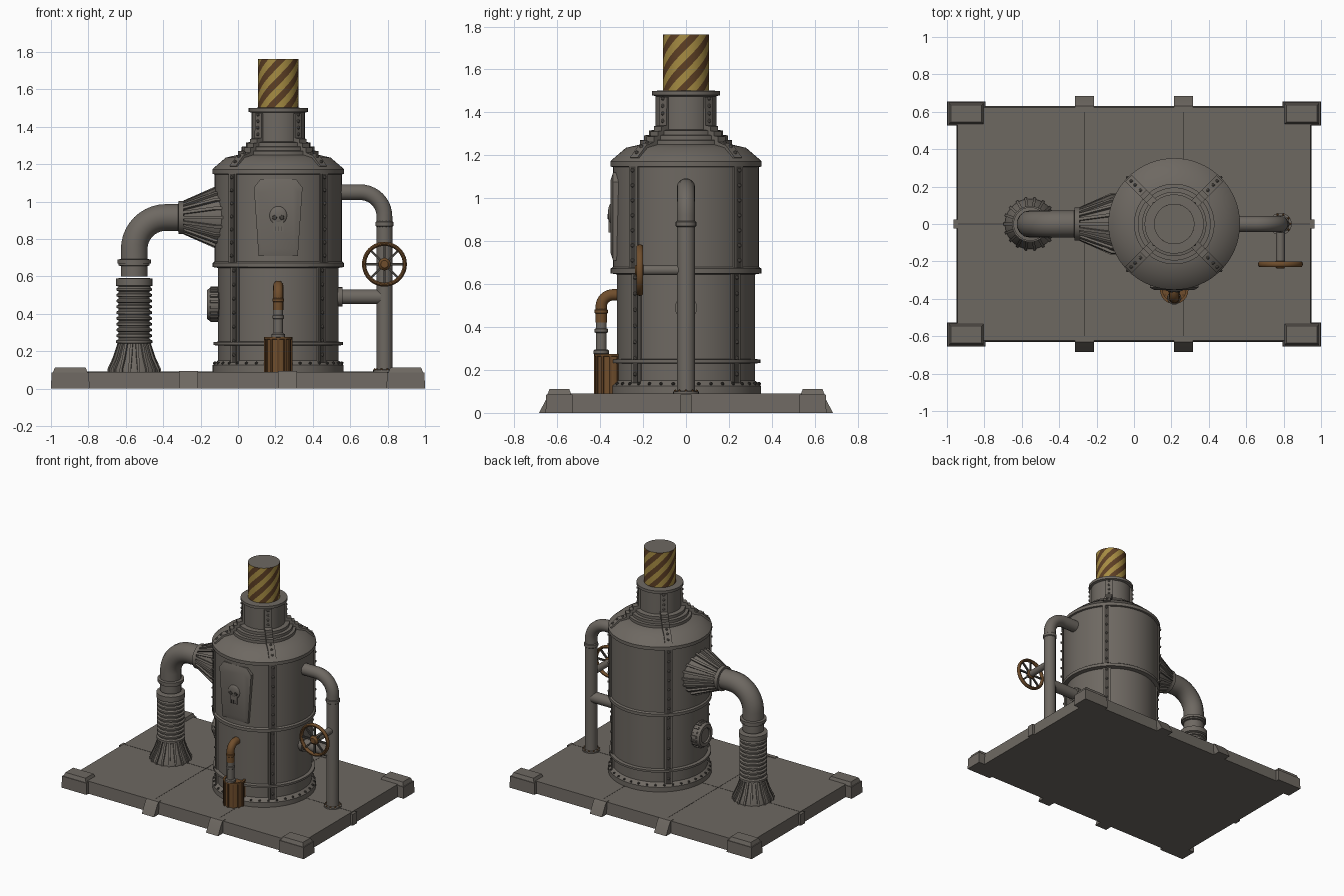
import bpy, bmesh, math
from mathutils import Matrix, Vector

if "Cube" in bpy.data.objects:
    bpy.data.objects.remove(bpy.data.objects["Cube"])


def material(name, rgb):
    m = bpy.data.materials.new(name)
    m.use_nodes = True
    m.diffuse_color = (*rgb, 1)
    m.node_tree.nodes["Principled BSDF"].inputs["Base Color"].default_value = (*rgb, 1)
    return m


GREY = material("grey metal", (.155, .139, .121))
DARK = material("dark metal", (.06, .054, .047))
RUST = material("rust", (.16, .075, .025))
YELLOW = material("yellow paint", (.38, .26, .055))
BROWN = material("brown paint", (.11, .05, .018))
FACE_LEFT = Matrix.Rotation(-math.pi / 2, 4, 'Y')
FACE_FRONT = Matrix.Rotation(math.pi / 2, 4, 'X')
UP = Matrix()
CX = .215


def finish(bm, name, mats, loc=(0, 0, 0), rot=UP):
    bmesh.ops.recalc_face_normals(bm, faces=bm.faces)
    for f in bm.faces:
        f.smooth = True
    for e in bm.edges:
        e.smooth = e.calc_face_angle(0) < .6
    bm.transform(Matrix.Translation(loc) @ rot)
    me = bpy.data.meshes.new(name)
    bm.to_mesh(me)
    bm.free()
    for m in mats:
        me.materials.append(m)
    ob = bpy.data.objects.new(name, me)
    bpy.context.collection.objects.link(ob)
    return ob


def lathe(name, profile, mat, loc=(0, 0, 0), rot=UP, segs=32, closed=False):
    bm = bmesh.new()
    rings = []
    for r, z in profile:
        rings.append([bm.verts.new((r * math.cos(a), r * math.sin(a), z))
                      for a in (math.tau * i / segs for i in range(segs))])
    pairs = list(zip(rings, rings[1:]))
    if closed:
        pairs.append((rings[-1], rings[0]))
    else:
        bm.faces.new(rings[0])
        bm.faces.new(rings[-1])
    for a, b in pairs:
        for i in range(segs):
            j = (i + 1) % segs
            bm.faces.new((a[i], a[j], b[j], b[i]))
    return finish(bm, name, [mat], loc, rot)


def fins(name, outline, width, count, mat, loc=(0, 0, 0), rot=UP, start=0):
    """Extrude a radius/height outline and repeat it around the axis."""
    bm = bmesh.new()
    for k in range(count):
        m = Matrix.Rotation(start + math.tau * k / count, 4, 'Z')
        a, b = ([bm.verts.new(m @ Vector((r, s * width / 2, z))) for r, z in outline]
                for s in (-1, 1))
        bm.faces.new(a)
        bm.faces.new(b)
        for i in range(len(a)):
            j = (i + 1) % len(a)
            bm.faces.new((a[i], a[j], b[j], b[i]))
    return finish(bm, name, [mat], loc, rot)


def box(name, lo, hi, mat, inset=0):
    """Box whose top can be narrowed to a chamfer."""
    bm = bmesh.new()
    bmesh.ops.create_cube(bm, size=1)
    lo, hi = Vector(lo), Vector(hi)
    for v in bm.verts:
        top = v.co.z > 0
        v.co = Vector(((lo[i] + hi[i]) / 2 + v.co[i] * (hi[i] - lo[i] - (inset if top and i < 2 else 0))
                       for i in range(3)))
    return finish(bm, name, [mat])


def rivets(name, points, radius, mat, loc=(0, 0, 0)):
    bm = bmesh.new()
    for p in points:
        bmesh.ops.create_icosphere(bm, subdivisions=1, radius=radius, matrix=Matrix.Translation(p))
    return finish(bm, name, [mat], loc)


def tube(name, points, radius, mat, bend=.1):
    """Round pipe with filleted corners."""
    pts = [Vector(p) for p in points]
    path = [pts[0]]
    for a, b, c in zip(pts, pts[1:], pts[2:]):
        u, v = (a - b).normalized() * bend, (c - b).normalized() * bend
        for i in range(11):
            t = math.pi / 2 * i / 10
            path.append(b + u * (1 - math.sin(t)) + v * (1 - math.cos(t)))
    path.append(pts[-1])
    cu = bpy.data.curves.new(name, 'CURVE')
    cu.dimensions, cu.bevel_depth, cu.bevel_resolution, cu.use_fill_caps = '3D', radius, 5, True
    sp = cu.splines.new('POLY')
    sp.points.add(len(path) - 1)
    for p, co in zip(sp.points, path):
        p.co = (*co, 1)
    cu.materials.append(mat)
    ob = bpy.data.objects.new(name, cu)
    bpy.context.collection.objects.link(ob)


# Base slab, corner blocks, edge clips and seams
box("base_slab", (-.95, -.63, 0), (.95, .63, .09), GREY, .012)
for sx in (-1, 1):
    side = "left" if sx > 0 else "right"
    box(f"{side}_edge_tab", (sx * .955 - .01, -.025, 0), (sx * .955 + .01, .025, .085), GREY)
    box(f"{side}_seam", (sx * .265 - .003, -.62, .088), (sx * .265 + .003, .62, .091), DARK)
    for sy in (-1, 1):
        end = "back" if sy > 0 else "front"
        x, y = sx * .897, sy * .59
        box(f"{side}_{end}_corner", (x - .103, y - .064, 0), (x + .103, y + .064, .085), GREY, .006)
        box(f"{side}_{end}_corner_cap", (x - .095, y - .058, .08), (x + .095, y + .058, .112), GREY, .025)
        fins(f"{side}_{end}_clip", [(.6, 0), (.685, 0), (.645, .075), (.63, .093), (.6, .093)], .1, 1,
             GREY, (sx * .265, 0, 0), UP, sy * math.pi / 2)
box("long_seam", (-.94, -.003, .088), (.94, .003, .091), DARK)

# Tank with domed shoulder and neck
C = (CX, 0, 0)
lathe("tank", [(.35, .09), (.35, .125), (.328, .145), (.322, .15), (.322, .645), (.351, .65), (.351, .672),
               (.34, .68), (.34, 1.145), (.352, 1.148), (.352, 1.172), (.342, 1.182), (.28, 1.235),
               (.215, 1.25), (.215, 1.27), (.195, 1.272), (.195, 1.293), (.172, 1.295), (.172, 1.315),
               (.142, 1.32), (.142, 1.475), (.158, 1.48), (.158, 1.5), (.1, 1.502)], GREY, C, segs=64)
lathe("lower_hoop", [(.31, .228), (.346, .233), (.346, .248), (.31, .253)], GREY, C, segs=64)
rivets("base_rivets", [(.341 * math.cos(math.tau * i / 36), .341 * math.sin(math.tau * i / 36), .136)
                       for i in range(36)], .009, DARK, C)

# Riveted ribs on the four diagonals
Q = math.pi / 4
for part, r, z0, z1 in (("lower", .332, .14, .648), ("upper", .348, .675, 1.147)):
    for layer, d, w, m in (("rib", 0, .056, GREY), ("rib_strip", .002, .032, DARK)):
        fins(f"{part}_{layer}", [(.3, z0), (r + d, z0), (r + d, z1), (.3, z1)], w, 4, m, C, UP, Q)
fins("shoulder_ribs", [(.3, 1.175), (.345, 1.19), (.288, 1.246), (.235, 1.262), (.235, 1.288), (.21, 1.29),
                       (.21, 1.312), (.187, 1.314), (.187, 1.335), (.153, 1.34), (.151, 1.472),
                       (.13, 1.472), (.13, 1.3), (.2, 1.22)], .05, 4, GREY, C, UP, Q)
spots = [(.335, .18 + .075 * i) for i in range(7)] + [(.352, .71 + .07 * i) for i in range(7)]
spots += [(.325, 1.213), (.295, 1.242), (.255, 1.258)] + [(.153, 1.36 + .035 * i) for i in range(4)]
rivets("rib_rivets", [(r * math.cos(Q + k * 2 * Q), r * math.sin(Q + k * 2 * Q), z)
                      for r, z in spots for k in range(4)], .01, GREY, C)

# Chimney with spiral hazard stripes
bm = bmesh.new()
COLS, ROWS, R, H = 56, 20, .108, .262
rings = [[bm.verts.new((R * math.cos(a), R * math.sin(a), H * j / ROWS))
          for a in (math.tau * i / COLS + H * j / ROWS / R for i in range(COLS))] for j in range(ROWS + 1)]
for a, b in zip(rings, rings[1:]):
    for i in range(COLS):
        k = (i + 1) % COLS
        bm.faces.new((a[i], a[k], b[k], b[i])).material_index = i // 4 % 2
bm.faces.new(rings[-1]).material_index = 2
finish(bm, "chimney", [YELLOW, BROWN, GREY], (CX, 0, 1.5))

# Front plate with a raised emblem
bm = bmesh.new()
shape = [(-.105, -.205), (.105, -.205), (.13, .16), (.095, .205), (-.095, .205), (-.13, .16)]
loops = [[bm.verts.new((CX + x * s, y, .915 + z * s)) for x, z in shape]
         for s, y in ((1, -.29), (1, -.34), (.82, -.352))]
for a, b in zip(loops, loops[1:]):
    for i in range(6):
        bm.faces.new((a[i], a[(i + 1) % 6], b[(i + 1) % 6], b[i]))
bm.faces.new(loops[-1])
finish(bm, "front_plate", [GREY])
bm = bmesh.new()
bmesh.ops.create_uvsphere(bm, u_segments=20, v_segments=10, radius=1,
                          matrix=Matrix.Translation((CX, -.35, .925)) @ Matrix.Diagonal((.048, .014, .05, 1)))
finish(bm, "skull_dome", [GREY])
box("skull_jaw", (CX - .028, -.36, .84), (CX + .028, -.34, .9), GREY)
for s in (-1, 1):
    lathe("skull_eye", [(.013, 0), (.011, .006)], DARK, (CX + s * .019, -.36, .915), FACE_FRONT, 12)
for i in range(3):
    x = CX + (i - 1) * .016
    box("skull_tooth_gap", (x - .002, -.362, .842), (x + .002, -.355, .866), DARK)

# Large exhaust pipe on the right: funnel, elbow, ribbed hose, flared foot
F, PX = (0, 0, .915), -.555
lathe("funnel", [(.155, -.02), (.155, .11), (.078, .29), (.088, .292), (.088, .318), (.07, .32)],
      GREY, F, FACE_LEFT)
fins("funnel_fins", [(.13, .03), (.166, .05), (.166, .12), (.09, .292), (.06, .292)], .016, 20, GREY, F, FACE_LEFT)
tube("exhaust_elbow", [(-.3, 0, .915), (PX, 0, .915), (PX, 0, .6)], .073, GREY, .17)
lathe("elbow_flange", [(.07, .655), (.083, .658), (.083, .668), (.09, .67), (.09, .69), (.07, .693)], GREY, (PX, 0, 0))
hose = [(.07, .24), (.097, .243), (.097, .258)]
for i in range(9):
    z = .26 + .031 * i
    hose += [(.083, z + .004), (.083, z + .012), (.094, z + .016), (.094, z + .028)]
lathe("ribbed_hose", hose + [(.083, .545), (.097, .55), (.097, .588), (.07, .592)], GREY, (PX, 0, 0))
lathe("flared_foot", [(.135, .088), (.135, .1), (.105, .16), (.078, .245)], GREY, (PX, 0, 0))
fins("foot_fins", [(.06, .088), (.143, .088), (.143, .105), (.115, .165), (.088, .245), (.06, .245)],
     .014, 18, GREY, (PX, 0, 0))

# Round cap on the right of the tank
K = (0, 0, .45)
lathe("side_cap", [(.07, .06), (.07, .1), (.088, .105), (.088, .15), (.078, .165), (.055, .165), (.05, .155)],
      GREY, K, FACE_LEFT)
fins("side_cap_ridges", [(.07, .108), (.095, .108), (.095, .146), (.07, .16)], .014, 18, GREY, K, FACE_LEFT)

# Slim pipe on the left with its branch and flanges
VX = .783
tube("slim_pipe", [(.5, 0, 1.05), (VX, 0, 1.05), (VX, 0, .09)], .043, GREY, .13)
tube("branch_pipe", [(.5, 0, .49), (VX, 0, .49)], .04, GREY)
lathe("branch_flange", [(.052, -.56), (.052, -.525)], GREY, (0, 0, .49), FACE_LEFT, 24)
lathe("pipe_collar", [(.042, .865), (.048, .87), (.048, .89), (.042, .895)], GREY, (VX, 0, 0), segs=24)
lathe("pipe_foot", [(.06, .088), (.06, .1), (.045, .102)], GREY, (VX, 0, 0), segs=24)
rivets("foot_bolts", [(.052 * math.cos(math.tau * i / 10), .052 * math.sin(math.tau * i / 10), .102)
                      for i in range(10)], .007, RUST, (VX, 0, 0))

# Valve wheel
W = (VX, -.215, .665)
lathe("valve_rim", [(.109 + .011 * math.cos(t), .016 * math.sin(t)) for t in (math.tau * i / 10 for i in range(10))],
      RUST, W, FACE_FRONT, 40, True)
fins("valve_spokes", [(.01, -.006), (.108, -.006), (.108, .006), (.01, .006)], .012, 8, DARK, W, FACE_FRONT)
lathe("valve_hub", [(.02, -.02), (.033, -.01), (.033, .008), (.02, .022)], RUST, W, FACE_FRONT, 20)
tube("valve_shaft", [(VX, -.01, .665), (VX, -.2, .665)], .024, GREY)

# Rusty pot and its feed pipe at the front
P = (CX, -.352, 0)
lathe("pot", [(.07, .088), (.07, .262), (.076, .265), (.076, .275), (.062, .275), (.062, .262)], RUST, P, segs=24)
fins("pot_slats", [(.05, .088), (.076, .088), (.076, .265), (.05, .265)], .012, 12, BROWN, P)
tube("feed_pipe_upper", [(CX, -.3, .55), (CX, -.395, .55), (CX, -.395, .42)], .027, RUST, .055)
tube("feed_pipe_lower", [(CX, -.395, .44), (CX, -.395, .25)], .026, GREY)
for i, (z, r) in enumerate(((.27, .036), (.37, .031), (.46, .031))):
    lathe("feed_collar", [(r - .008, z), (r, z + .006), (r, z + .02), (r - .008, z + .026)],
          GREY if i < 2 else RUST, (CX, -.395, 0), segs=20)
